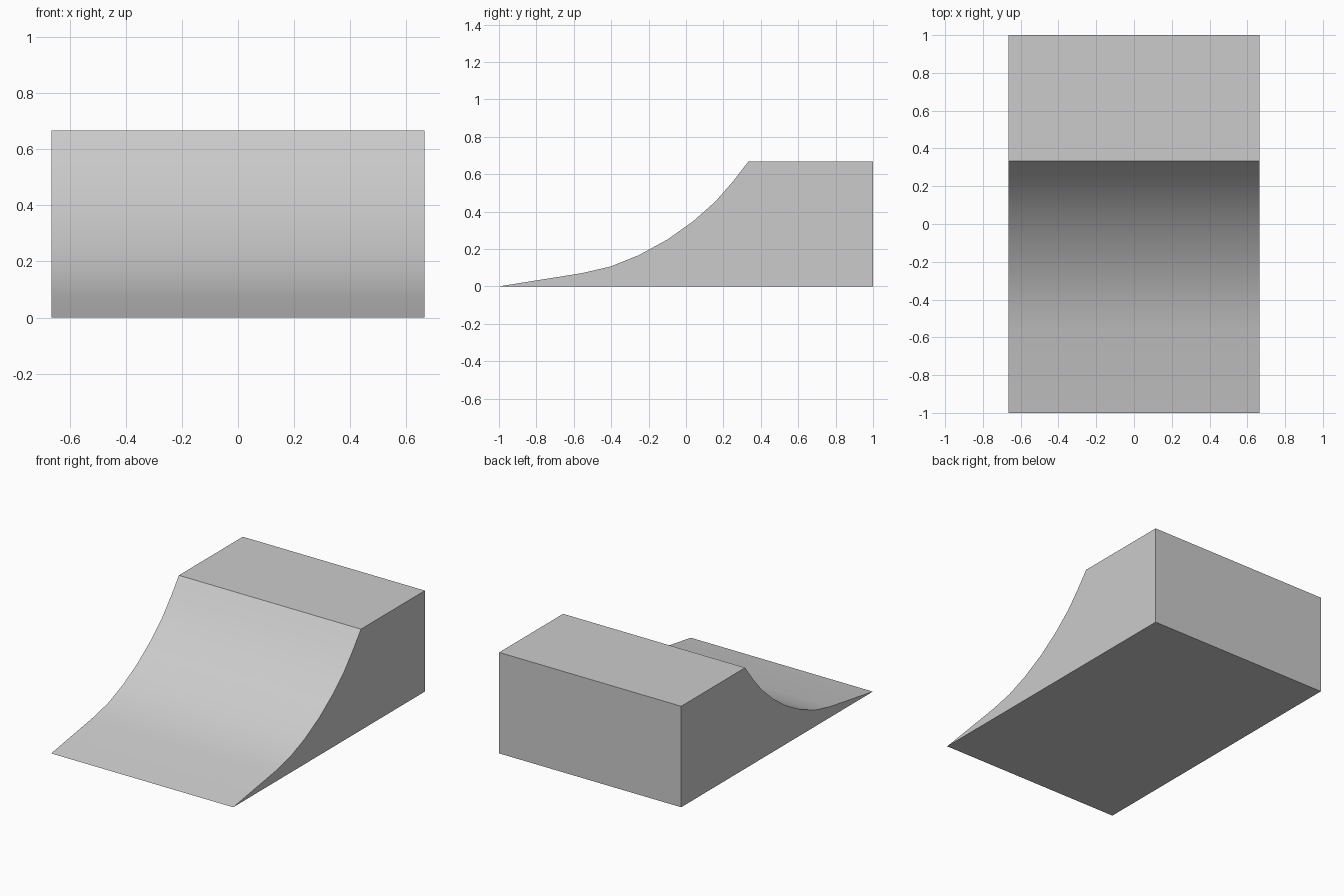
import bpy, bmesh, math

if "Cube" in bpy.data.objects:
    bpy.data.objects.remove(bpy.data.objects["Cube"])

HALF_WIDTH = 0.665

# Side profile (y, z): shallow lip, curved transition, flat deck, back and base
lip = [(-1.0, 0.0)]
transition = [(-0.555, 0.071), (-0.405, 0.106), (-0.252, 0.167), (-0.10, 0.25),
              (0.038, 0.348), (0.16, 0.456), (0.256, 0.567), (0.333, 0.667)]
deck = [(1.0, 0.667), (1.0, 0.0)]
profile = lip + transition + deck

# Extrude the profile across the width
bm = bmesh.new()
side = bm.faces.new([bm.verts.new((-HALF_WIDTH, y, z)) for y, z in profile])
ext = bmesh.ops.extrude_face_region(bm, geom=[side], use_keep_orig=True)
moved = [g for g in ext["geom"] if isinstance(g, bmesh.types.BMVert)]
bmesh.ops.translate(bm, verts=moved, vec=(2 * HALF_WIDTH, 0, 0))
bmesh.ops.recalc_face_normals(bm, faces=bm.faces[:])

mesh = bpy.data.meshes.new("ramp")
bm.to_mesh(mesh)
bm.free()
ramp = bpy.data.objects.new("ramp", mesh)
bpy.context.collection.objects.link(ramp)

# Plain grey surface
grey = bpy.data.materials.new("light grey")
grey.diffuse_color = (0.6, 0.6, 0.6, 1.0)
grey.use_nodes = True
grey.node_tree.nodes["Principled BSDF"].inputs["Base Color"].default_value = grey.diffuse_color
mesh.materials.append(grey)

# Smooth riding surface with crisp outer edges
bpy.context.view_layer.objects.active = ramp
ramp.select_set(True)
bpy.ops.object.shade_smooth_by_angle(angle=math.radians(30))
